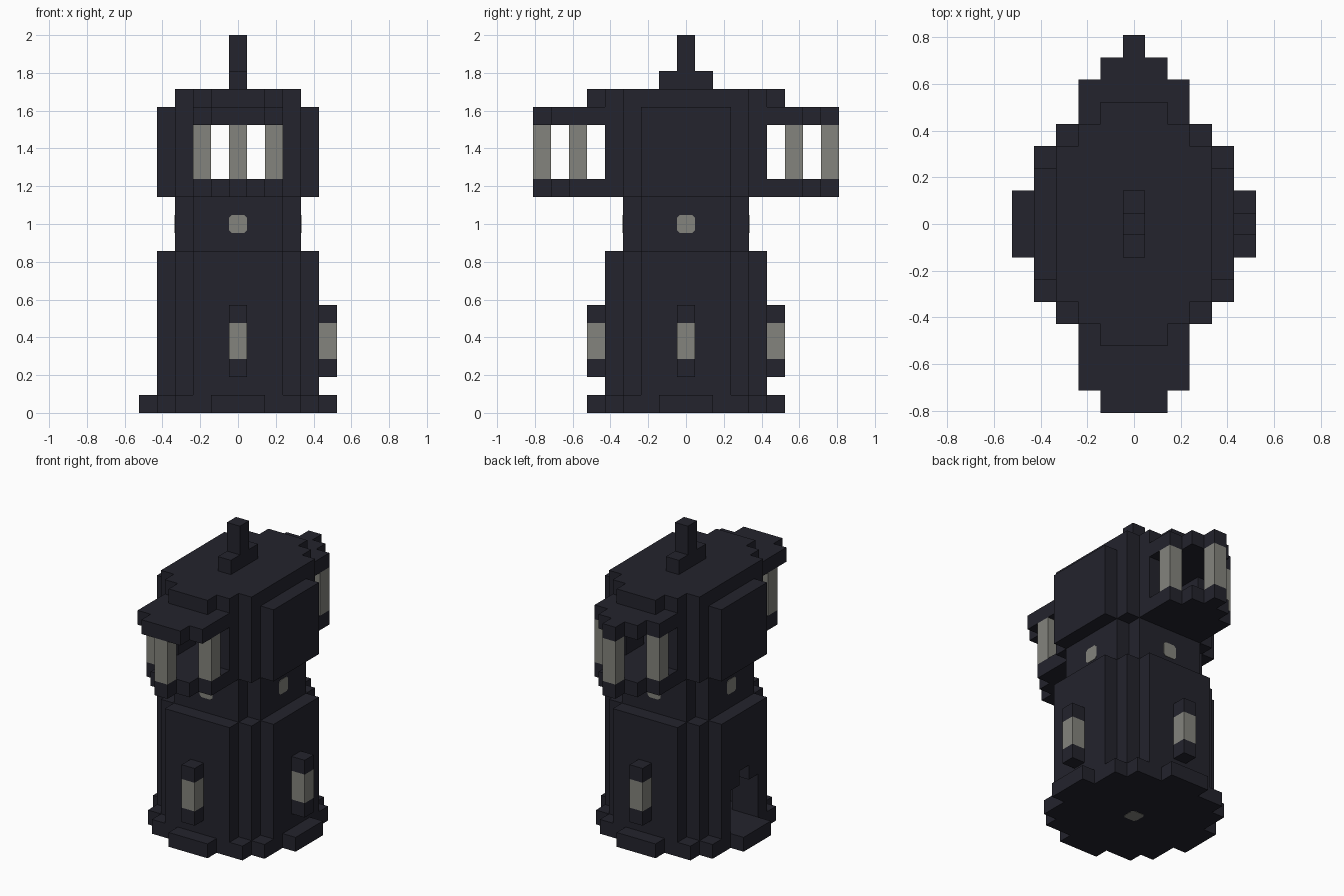
import bpy, bmesh, math
from mathutils import Matrix, Vector

if "Cube" in bpy.data.objects:
    bpy.data.objects.remove(bpy.data.objects["Cube"], do_unlink=True)

U = 2 / 21  # one block


def material(name, rgb):
    m = bpy.data.materials.new(name)
    m.use_nodes = True
    m.diffuse_color = (*rgb, 1)
    m.node_tree.nodes["Principled BSDF"].inputs["Base Color"].default_value = (*rgb, 1)
    return m


DARK = material("dark stone", (0.017, 0.017, 0.026))
LIGHT = material("pale lamp", (0.23, 0.23, 0.205))


def prism(name, outline, z0, z1, mat=DARK, matrix=Matrix()):
    """Extrude a flat outline, in block units, from z0 to z1."""
    bm = bmesh.new()
    face = bm.faces.new([bm.verts.new((x, y, z0)) for x, y in outline])
    top = bmesh.ops.extrude_face_region(bm, geom=[face])["geom"]
    bmesh.ops.translate(bm, vec=(0, 0, z1 - z0),
                        verts=[v for v in top if isinstance(v, bmesh.types.BMVert)])
    bmesh.ops.recalc_face_normals(bm, faces=bm.faces)
    bm.transform(Matrix.Scale(U, 4) @ matrix)
    mesh = bpy.data.meshes.new(name)
    bm.to_mesh(mesh)
    bm.free()
    mesh.materials.append(mat)
    obj = bpy.data.objects.new(name, mesh)
    bpy.context.collection.objects.link(obj)
    return obj


def stairs(steps):
    """Corner points of a stepped quarter outline."""
    pts = [steps[0]]
    for (_, ya), (xb, yb) in zip(steps, steps[1:]):
        pts += [(xb, ya), (xb, yb)]
    return pts


def plan(steps):
    q = stairs(steps)
    half = q + [(-x, y) for x, y in reversed(q)]
    return half + [(-x, -y) for x, y in half]


def rect(x, y, hx=0.5, hy=0.5):
    return [(x - hx, y - hy), (x + hx, y - hy), (x + hx, y + hy), (x - hx, y + hy)]


def carve(target, cutter):
    cutter.hide_render = True
    cutter.hide_set(True)
    cutter.display_type = 'WIRE'
    mod = target.modifiers.new(cutter.name, 'BOOLEAN')
    mod.operation = 'DIFFERENCE'
    mod.solver = 'EXACT'
    mod.object = cutter


ROUND = [(4.5, 2.5), (3.5, 3.5), (2.5, 4.5)]

# Tower body
prism("base", plan([(5.5, 1.5), (4.5, 3.5), (3.5, 4.5), (1.5, 5.5)]), 0, 1)
lower = prism("lower_tower", plan(ROUND), 1, 9)
prism("waist", plan([(3.5, 2.5), (2.5, 3.5)]), 9, 12)
room = prism("lantern_room", plan(ROUND), 12, 17)
prism("roof_slab", plan([(3.5, 3.5), (2.5, 4.5), (1.5, 5.5)]), 17, 18)
prism("finial_foot", rect(0, 0, 0.5, 1.5), 18, 19)
prism("finial", rect(0, 0), 19, 21)

# Hollow ground room with a stepped doorway on the right side
carve(lower, prism("ground_room_cutter", plan([(3.5, 1.5), (2.5, 2.5), (1.5, 3.5)]), 0.5, 8))
carve(lower, prism("door_cutter", rect(-4, 0, 1, 1.5), 0.5, 4))
carve(lower, prism("door_top_cutter", rect(-4, 0, 1, 0.5), 3.5, 5))

# Lantern room open from front to back
carve(room, prism("lantern_cutter", plan([(3.5, 1.5), (2.5, 2.5), (1.5, 6)]), 13, 16))

# Balconies with their columns
STEPPED = [(2.5, 6.5), (1.5, 7.5), (0.5, 8.5)]
BROAD = [(2.5, 7.5), (1.5, 8.5)]


def balcony(steps, side):
    q = [(2.5, 4.5)] + stairs(steps)
    return [(x, y * side) for x, y in q + [(-x, y) for x, y in reversed(q)]]


for label, side, canopy in (("front", -1, BROAD), ("back", 1, STEPPED)):
    prism(label + "_balcony_floor", balcony(STEPPED, side), 12, 13)
    prism(label + "_balcony_canopy", balcony(canopy, side), 16, 17)
    for spot, x, y in (("left", 2, 6), ("middle", 0, 8), ("right", -2, 6)):
        prism(f"{label}_{spot}_column", rect(x, y * side), 13, 16, LIGHT)

# Wall lanterns
for label, x, y in (("front", 0, -5), ("back", 0, 5), ("left", 5, 0)):
    prism(label + "_lantern_foot", rect(x, y), 2, 3)
    prism(label + "_lantern_glass", rect(x, y), 3, 5, LIGHT)
    prism(label + "_lantern_cap", rect(x, y), 5, 6)

# Small waist windows and the floor lamp
PANE = plan([(0.5, 0.35)])[:1] + [(0.35, 0.5), (-0.35, 0.5), (-0.5, 0.35),
                                 (-0.5, -0.35), (-0.35, -0.5), (0.35, -0.5), (0.5, -0.35)]
for i, label in enumerate(("left", "back", "right", "front")):
    turn = Matrix.Rotation(i * math.pi / 2, 4, 'Z') @ Matrix.Rotation(math.pi / 2, 4, 'Y')
    prism(label + "_waist_window", PANE, 3.46, 3.53, LIGHT,
          Matrix.Translation(Vector((0, 0, 10.5))) @ turn)
prism("floor_lamp", PANE, -0.02, 0.05, LIGHT)
